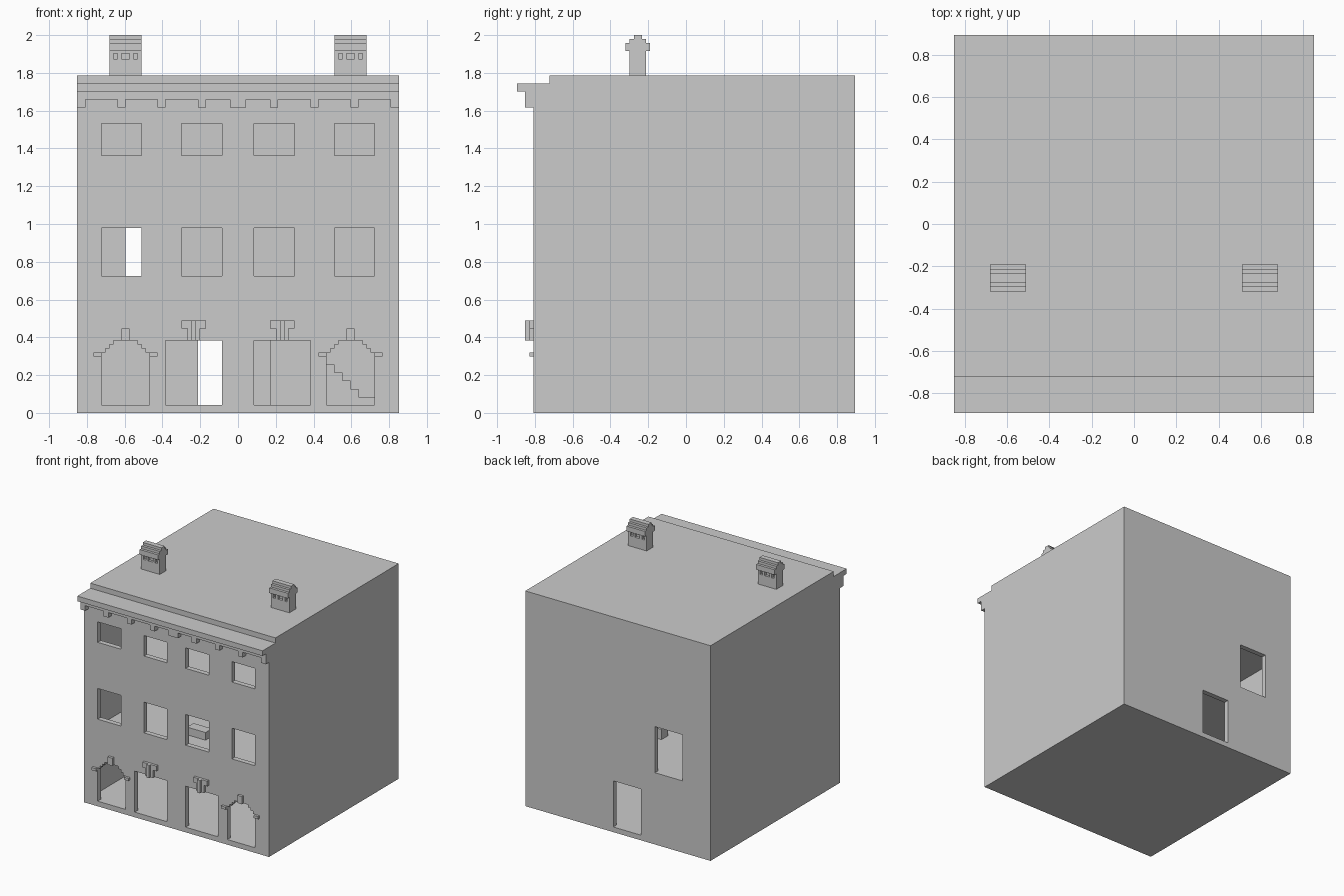
import bpy
import bmesh
from mathutils import Vector

U = 2 / 47  # one block of the building grid

if "Cube" in bpy.data.objects:
    bpy.data.objects.remove(bpy.data.objects["Cube"], do_unlink=True)

stone = bpy.data.materials.new("light grey stone")
stone.use_nodes = True
stone.diffuse_color = (0.6, 0.6, 0.6, 1)
stone.node_tree.nodes["Principled BSDF"].inputs["Base Color"].default_value = (0.6, 0.6, 0.6, 1)


def make(name, bm):
    bmesh.ops.recalc_face_normals(bm, faces=bm.faces)
    mesh = bpy.data.meshes.new(name)
    bm.to_mesh(mesh)
    bm.free()
    mesh.materials.append(stone)
    obj = bpy.data.objects.new(name, mesh)
    bpy.context.scene.collection.objects.link(obj)
    return obj


def boxes(name, items):
    """Boxes given as (x0, x1, y0, y1, z0, z1) in grid units."""
    bm = bmesh.new()
    for x0, x1, y0, y1, z0, z1 in items:
        low, high = Vector((x0, y0, z0)) * U, Vector((x1, y1, z1)) * U
        for v in bmesh.ops.create_cube(bm, size=1)["verts"]:
            v.co = Vector(high[i] if v.co[i] > 0 else low[i] for i in range(3))
    return make(name, bm)


def prism(name, outline, y0, y1):
    """Outline of (x, z) points extruded from y0 to y1, in grid units."""
    bm = bmesh.new()
    face = bm.faces.new([bm.verts.new((x * U, y0 * U, z * U)) for x, z in outline])
    out = bmesh.ops.extrude_face_region(bm, geom=[face])["geom"]
    bmesh.ops.translate(bm, vec=(0, (y1 - y0) * U, 0),
                        verts=[g for g in out if isinstance(g, bmesh.types.BMVert)])
    return make(name, bm)


def carve(obj, cutters):
    for c in cutters:
        mod = obj.modifiers.new("cut", "BOOLEAN")
        mod.operation, mod.solver, mod.object = "DIFFERENCE", "EXACT", c
    graph = bpy.context.evaluated_depsgraph_get()
    mesh = bpy.data.meshes.new_from_object(obj.evaluated_get(graph))
    obj.modifiers.clear()
    obj.data = mesh
    for c in cutters:
        bpy.data.objects.remove(c, do_unlink=True)


# Hollow shell: three storeys, recessed parapet, stairwell
shell = boxes("building_shell", [(-20, 20, -19, 21, 0, 42)])
cuts = [(-19, 19, -18, 20, z0, z1) for z0, z1 in ((1, 13), (14, 25), (26, 40))]
cuts += [(-21, 21, -20, -17, 41, 43), (4, 13, 0, 5, 12.5, 14.5)]

# Front windows and doors, mirrored
for s in (-1, 1):
    for a, b in ((2, 7), (12, 17)):
        for z0, z1 in ((17, 23), (32, 36)):
            cuts.append((min(s * a, s * b), max(s * a, s * b), -20, -17.5, z0, z1))
    cuts.append((min(s * 2, s * 9), max(s * 2, s * 9), -20, -17.5, 1, 9))

# Back door and balcony door
cuts += [(-5, 1, 19.5, 22, 1, 10), (-14, -8, 19.5, 22, 14, 23)]
cutters = [boxes("cutter", [c]) for c in cuts]

# Stepped arch openings
half = [(3, 7.5), (2.5, 7.5), (2.5, 8), (2, 8), (2, 8.5), (1.5, 8.5), (1.5, 9)]
for cx in (-14, 14):
    outline = [(cx + 3, 1)] + [(cx + x, z) for x, z in half]
    outline += [(cx - x, z) for x, z in reversed(half)] + [(cx - 3, 1)]
    cutters.append(prism("cutter", outline, -20, -17.5))
carve(shell, cutters)

# Cornice ledge, band and brackets
boxes("cornice_ledge", [(-20, 20, -21, -19, 40, 41)])
boxes("cornice_band", [(-20, 20, -20, -19, 39, 40)])
brackets = [(-1, 1, -20, -19, 38, 39)]
for x in (4, 9, 14, 19):
    brackets += [(x, x + 1, -20, -19, 38, 39), (-x - 1, -x, -20, -19, 38, 39)]
boxes("cornice_brackets", brackets)

for side, s in (("right", -1), ("left", 1)):
    # Arch trim: keystone and two end stops
    c = 14 * s
    boxes(side + "_arch_trim", [
        (c - 0.5, c + 0.5, -19.5, -19, 9, 10.5),
        (c - 4, c - 3, -19.5, -19, 7, 7.5),
        (c + 3, c + 4, -19.5, -19, 7, 7.5)])

    # Door keystone: stem, cap and front ridge
    c = 5.5 * s
    boxes(side + "_door_keystone", [
        (c - 0.8, c + 0.8, -19.5, -19, 9, 10.5),
        (c - 1.5, c + 1.5, -19.5, -19, 10.5, 11.5),
        (c - 0.3, c + 0.3, -20, -19.5, 9, 11.5)])

    # Chimney: shaft with vents and stepped cap
    c = 14 * s
    shaft = boxes(side + "_chimney_shaft", [(c - 2, c + 2, -7, -5, 42, 45)])
    vents = []
    for a, b in ((-1.5, -1), (-0.5, 0.5), (1, 1.5)):
        for y in (-7, -5):
            vents.append(boxes("cutter", [(c + a, c + b, y - 0.5, y + 0.5, 44, 44.7)]))
    carve(shaft, vents)
    boxes(side + "_chimney_cap", [
        (c - 2, c + 2, -6 - w, -6 + w, z0, z1)
        for w, z0, z1 in ((1.5, 45, 46), (1, 46, 46.5), (0.5, 46.5, 47))])

# Solid staircase inside, rising towards the right side
steps = [(17, 1), (17, 2)]
for i in range(11):
    steps += [(15 - i, 2 + i), (15 - i, 3 + i)]
steps = steps[:-1] + [(4, 13), (4, 1)]
outline = [p for i, p in enumerate(steps) if p not in steps[:i]]
prism("staircase", outline, 0, 5)

# Low benches on the middle floor
boxes("benches", [(-4, 0, -10, -8, 14, 15.5), (-1, 0, 7, 9, 14, 16)])
